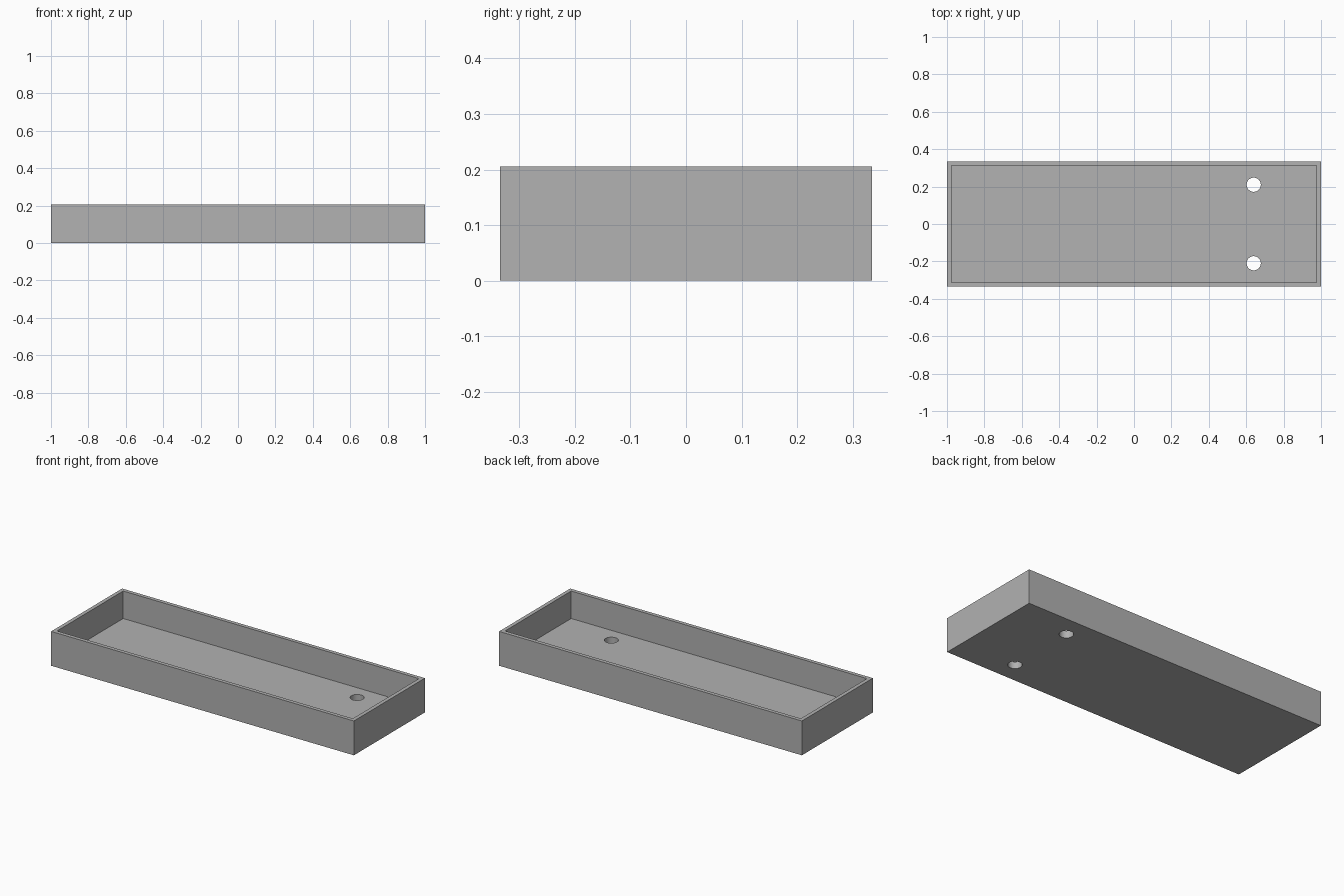
import bpy
import math

cube = bpy.data.objects.get("Cube")
if cube:
    bpy.data.objects.remove(cube, do_unlink=True)

LENGTH, WIDTH, HEIGHT = 2.0, 0.67, 0.205
WALL, FLOOR = 0.023, 0.041
HOLE_X, HOLE_Y, HOLE_R = 0.64, 0.21, 0.038

grey = bpy.data.materials.new("plain grey")
grey.use_nodes = True
grey.diffuse_color = (0.445, 0.445, 0.445, 1)
grey.node_tree.nodes["Principled BSDF"].inputs["Base Color"].default_value = grey.diffuse_color


def box(name, length, width, bottom, top):
    bpy.ops.mesh.primitive_cube_add(size=1, location=(0, 0, (bottom + top) / 2))
    obj = bpy.context.object
    obj.name = name
    obj.scale = (length, width, top - bottom)
    bpy.ops.object.transform_apply(location=True, rotation=False, scale=True)
    obj.data.materials.append(grey)
    return obj


def cut(target, cutter):
    cutter.hide_render = True
    mod = target.modifiers.new(cutter.name, 'BOOLEAN')
    mod.operation = 'DIFFERENCE'
    mod.solver = 'EXACT'
    mod.object = cutter
    bpy.context.view_layer.objects.active = target
    bpy.ops.object.modifier_apply(modifier=mod.name)
    bpy.data.objects.remove(cutter, do_unlink=True)


# Open tray: solid block with the inside hollowed out
tray = box("tray", LENGTH, WIDTH, 0, HEIGHT)
cut(tray, box("tray_hollow", LENGTH - 2 * WALL, WIDTH - 2 * WALL, FLOOR, HEIGHT + 0.1))

# Pair of round holes through the floor
for side in (-1, 1):
    bpy.ops.mesh.primitive_cylinder_add(vertices=48, radius=HOLE_R, depth=0.2,
                                        location=(HOLE_X, side * HOLE_Y, 0))
    drill = bpy.context.object
    drill.name = "hole_cutter"
    drill.data.materials.append(grey)
    cut(tray, drill)

# Smooth hole walls, sharp tray edges
bpy.ops.object.select_all(action='DESELECT')
tray.select_set(True)
bpy.context.view_layer.objects.active = tray
bpy.ops.object.shade_smooth_by_angle(angle=math.radians(30))
